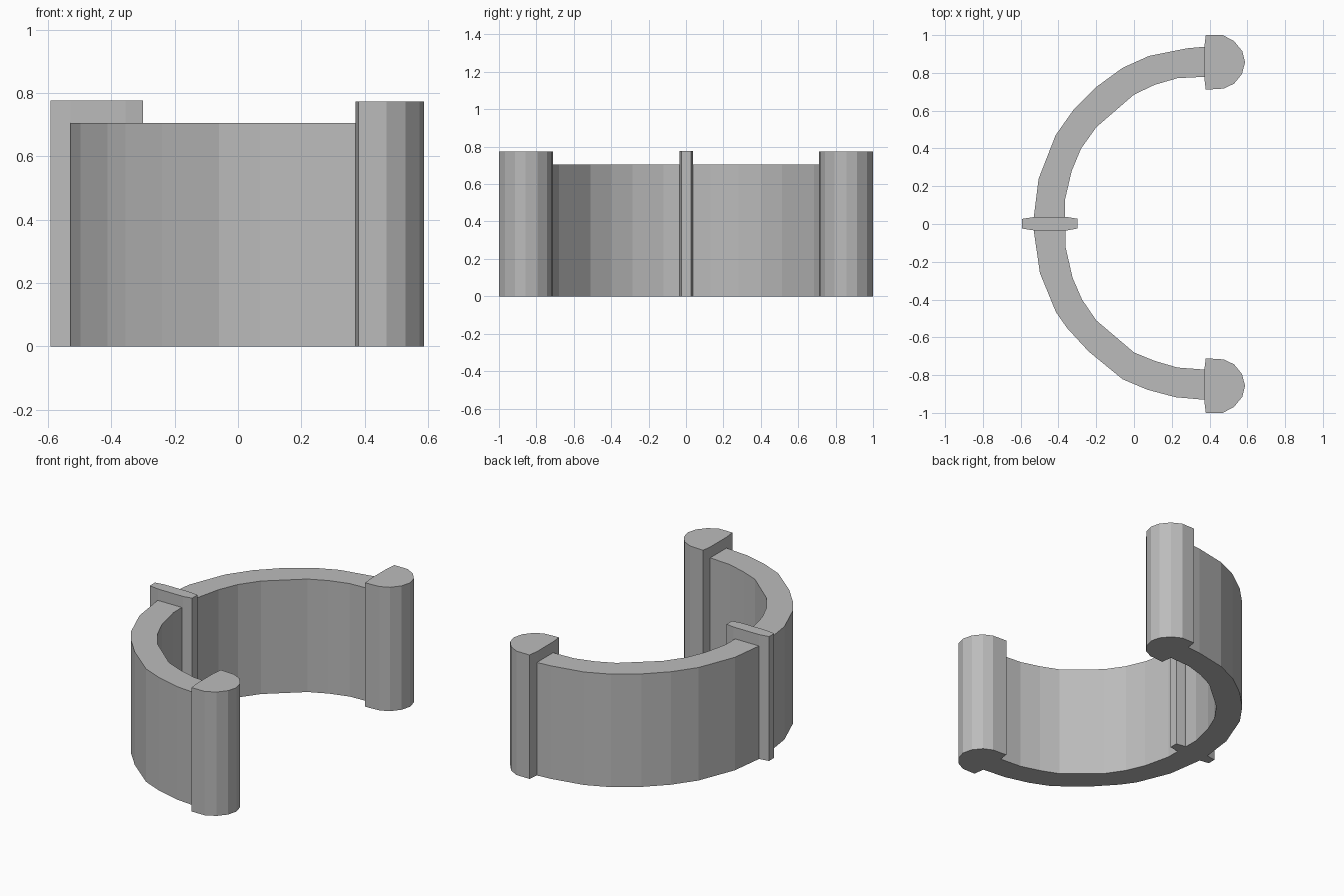
import bpy, bmesh

mat = bpy.data.materials.new("plain grey")
mat.diffuse_color = (0.5, 0.5, 0.5, 1)


def prism(name, outline, height):
    """Extrude a flat outline from the ground up to the given height."""
    bm = bmesh.new()
    face = bm.faces.new([bm.verts.new((x, y, 0)) for x, y in outline])
    ext = bmesh.ops.extrude_face_region(bm, geom=[face])
    for v in ext["geom"]:
        if isinstance(v, bmesh.types.BMVert):
            v.co.z = height
    bmesh.ops.recalc_face_normals(bm, faces=bm.faces)
    mesh = bpy.data.meshes.new(name)
    bm.to_mesh(mesh)
    bm.free()
    mesh.materials.append(mat)
    ob = bpy.data.objects.new(name, mesh)
    bpy.context.collection.objects.link(ob)
    return ob


# Curved wall: outer edge from back to front, then inner edge front to back
outer = [(0.39, 0.94), (0.28, 0.93), (0.08, 0.89), (-0.06, 0.827), (-0.20, 0.725),
         (-0.32, 0.605), (-0.415, 0.47), (-0.505, 0.24), (-0.53, 0.04),
         (-0.53, -0.04), (-0.498, -0.26), (-0.413, -0.467), (-0.355, -0.55),
         (-0.24, -0.675), (-0.06, -0.822), (0.07, -0.877), (0.22, -0.917), (0.39, -0.932)]
inner = [(0.39, -0.772), (0.23, -0.76), (0.11, -0.725), (0.0, -0.68), (-0.20, -0.51),
         (-0.275, -0.40), (-0.325, -0.285), (-0.363, -0.12), (-0.365, 0.13),
         (-0.33, 0.28), (-0.28, 0.40), (-0.20, 0.512), (0.0, 0.685), (0.11, 0.737),
         (0.23, 0.772), (0.39, 0.78)]
prism("curved_wall", outer + inner, 0.705)

# Rounded end posts, mirrored front to back
post = [(0.38, 1.0), (0.47, 1.0), (0.53, 0.968), (0.573, 0.915), (0.588, 0.857),
        (0.572, 0.795), (0.53, 0.743), (0.475, 0.717), (0.38, 0.711),
        (0.372, 0.775), (0.372, 0.935)]
for name, s in (("back_post", 1), ("front_post", -1)):
    prism(name, [(x, s * y) for x, y in post], 0.773)

# Thin rib crossing the middle of the wall
rib = [(-0.592, 0.027), (-0.53, 0.037), (-0.355, 0.037), (-0.30, 0.028),
       (-0.30, -0.024), (-0.355, -0.034), (-0.53, -0.034), (-0.592, -0.024)]
prism("middle_rib", rib, 0.776)
